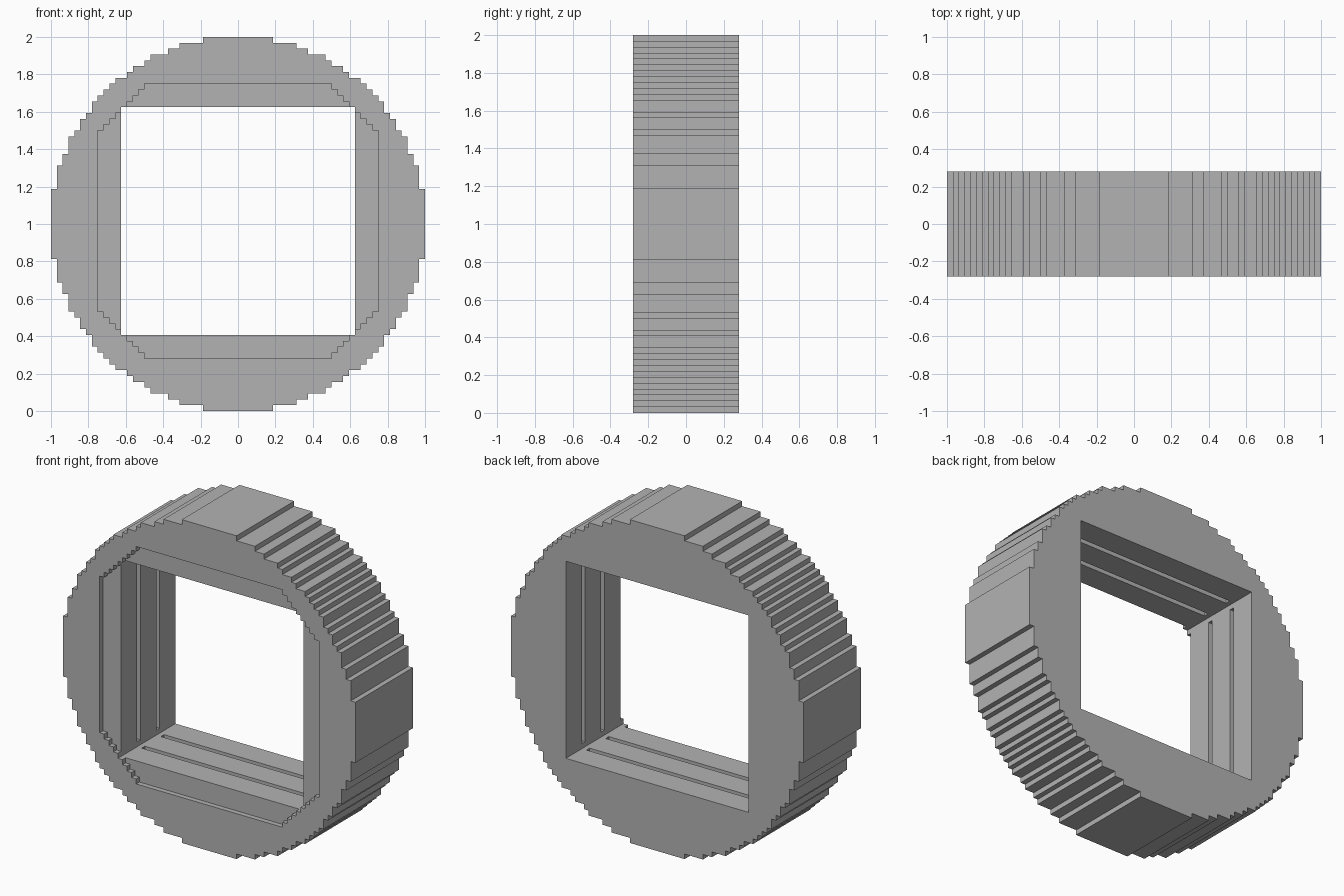
import bpy
import bmesh
import math

cube = bpy.data.objects.get("Cube")
if cube:
    bpy.data.objects.remove(cube, do_unlink=True)

U = 1 / 32      # one step of the stair grid
R = 32          # outer radius in steps
HALF = 9        # half depth in steps

grey = bpy.data.materials.new("plain_grey")
grey.use_nodes = True
colour = (0.45, 0.45, 0.45, 1)
grey.diffuse_color = colour
grey.node_tree.nodes["Principled BSDF"].inputs["Base Color"].default_value = colour


def stair_outline(widths, bottom):
    """Mirrored outline of stacked rows, each given by its half width."""
    side = []
    for i, w in enumerate(widths):
        if i == 0 or widths[i - 1] != w:
            side.append((w, bottom + i))
        if i == len(widths) - 1 or widths[i + 1] != w:
            side.append((w, bottom + i + 1))
    return side + [(-x, z) for x, z in reversed(side)]


def prism(name, widths, bottom, front, back):
    """Extrude a stair outline along y."""
    bm = bmesh.new()
    verts = [bm.verts.new((x * U, front * U, (z + R) * U))
             for x, z in stair_outline(widths, bottom)]
    face = bm.faces.new(verts)
    grown = bmesh.ops.extrude_face_region(bm, geom=[face])["geom"]
    bmesh.ops.translate(bm, vec=(0, (back - front) * U, 0),
                        verts=[g for g in grown if isinstance(g, bmesh.types.BMVert)])
    bmesh.ops.recalc_face_normals(bm, faces=bm.faces)
    mesh = bpy.data.meshes.new(name)
    bm.to_mesh(mesh)
    bm.free()
    obj = bpy.data.objects.new(name, mesh)
    bpy.context.collection.objects.link(obj)
    mesh.materials.append(grey)
    return obj


def cut(target, cutter):
    """Subtract the cutter, bake the result and drop the cutter."""
    cutter.hide_render = True
    mod = target.modifiers.new("cut", "BOOLEAN")
    mod.operation = "DIFFERENCE"
    mod.solver = "EXACT"
    mod.object = cutter
    graph = bpy.context.evaluated_depsgraph_get()
    mesh = bpy.data.meshes.new_from_object(target.evaluated_get(graph))
    target.modifiers.clear()
    target.data = mesh
    bpy.data.objects.remove(cutter, do_unlink=True)


# Round stepped body
disc = [round(math.sqrt(R * R - (j + 0.5) ** 2)) for j in range(-R, R)]
ring = prism("stepped_ring", disc, -R, -HALF, HALF)

# Square opening right through
cut(ring, prism("opening_cutter", [20] * 39, -19, -HALF - 2, HALF + 2))

# Shallow front recess with stepped corners
recess = [min(24, 16 + i, 62 - i) for i in range(47)]
cut(ring, prism("recess_cutter", recess, -23, -HALF - 2, -HALF + 1))

# Two grooves round the inside of the opening, stopping short of its corners
groove = [19, 20] + [21] * 37 + [20, 19]
for y in (-3, 3):
    cut(ring, prism("groove_cutter", groove, -20, y, y + 1))
